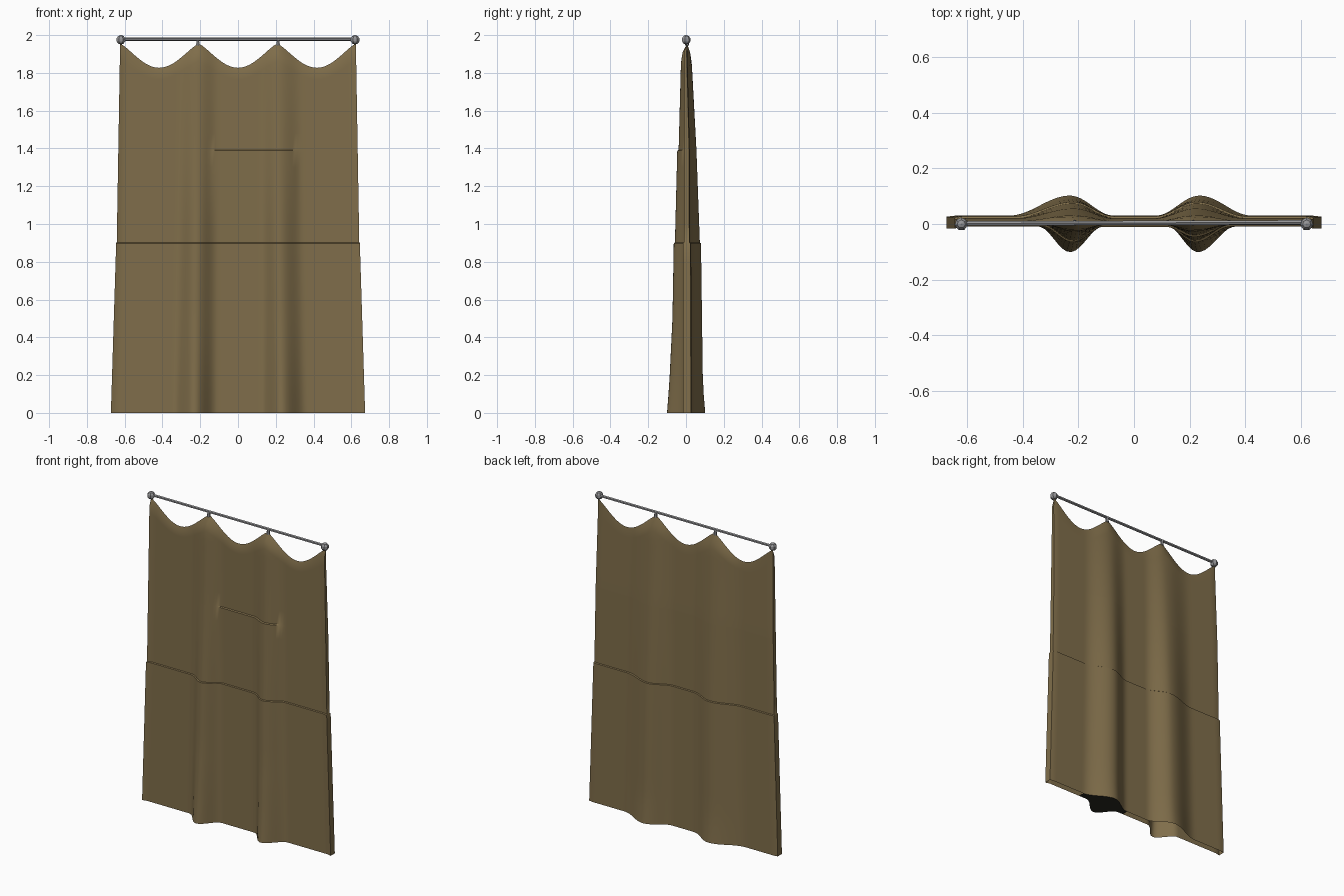
import bpy, bmesh, math
from mathutils import Vector, Matrix

if "Cube" in bpy.data.objects:
    bpy.data.objects.remove(bpy.data.objects["Cube"])


def material(name, rgb):
    m = bpy.data.materials.new(name)
    m.diffuse_color = (*rgb, 1)
    m.use_nodes = True
    m.node_tree.nodes["Principled BSDF"].inputs["Base Color"].default_value = m.diffuse_color
    return m


CLOTH = material("khaki cloth", (0.215, 0.155, 0.069))
METAL = material("grey metal", (0.30, 0.30, 0.31))
DARK = material("dark lining", (0.02, 0.02, 0.015))


def finish(bm, name, mats, angle=None):
    me = bpy.data.meshes.new(name)
    bm.to_mesh(me)
    bm.free()
    ob = bpy.data.objects.new(name, me)
    bpy.context.collection.objects.link(ob)
    for m in mats:
        me.materials.append(m)
    if angle:
        bpy.context.view_layer.objects.active = ob
        ob.select_set(True)
        bpy.ops.object.shade_smooth_by_angle(angle=math.radians(angle))
        ob.select_set(False)
    return ob


def bump(x, c, left, right):
    d = (x - c) / (left if x < c else right)
    return 0.5 + 0.5 * math.cos(math.pi * d) if abs(d) < 1 else 0.0


def lerp(z, pts):
    for (a, p), (b, q) in zip(pts, pts[1:]):
        if z <= b:
            return p + (q - p) * (z - a) / (b - a)
    return pts[-1][1]


# Cloth shape: scalloped top, hanging folds, a hem step at 0.9
def top_z(u):
    t = ((u + 1) * 1.5) % 1.0
    return 1.955 - 0.128 * math.sin(math.pi * t) ** 1.25


def half_width(z):
    return lerp(z, [(0, 0.67), (0.9, 0.642), (1.96, 0.624)])


FRONT_FOLD = [(0, 0.092), (0.15, 0.08), (0.5, 0.063), (0.9, 0.056), (1.4, 0.036),
              (1.85, 0.024), (1.96, 0.008)]
BACK_FOLD = [(0, 0.072), (0.15, 0.06), (0.9, 0.052), (1.4, 0.035), (1.85, 0.022), (1.96, 0.008)]


def sheet_y(u, z, side, lower):
    x = u * 0.645
    if side < 0:
        f = bump(x, -0.22, 0.11, 0.115) + bump(x, 0.22, 0.105, 0.13)
        f *= lerp(z, FRONT_FOLD)
        base = -0.003
        step = 0.006 * lower
        # crease across the front at chest height
        if z < 1.391:
            fade = min(1, max(0, (x + 0.15) / 0.03)) * min(1, max(0, (0.33 - x) / 0.03))
            step += 0.007 * lerp(z, [(0, 0), (0.9, 0), (1.39, 1)]) * fade
        flare = -0.008
    else:
        f = bump(x, -0.22, 0.21, 0.15) + bump(x, 0.225, 0.15, 0.18)
        f *= lerp(z, BACK_FOLD)
        base = lerp(z, [(0, 0.024), (1.4, 0.02), (1.96, 0.006)])
        step = 0.006 * lower
        flare = -0.004
    edge = max(0, (abs(u) - 0.96) / 0.04)
    return base + flare * edge + side * (f + step)


N = 84
us = [-1 + 2 * i / N for i in range(N + 1)]
rows = [(i * 0.1, 1) for i in range(9)] + [(0.898, 1), (0.902, 0)]
rows += [(1 + i * 0.1, 0) for i in range(4)] + [(1.388, 0), (1.393, 0), (1.48, 0), (1.58, 0)]
TOP_STEPS = 8

bm = bmesh.new()
grids = {}
for side in (-1, 1):
    grid = []
    for k in range(len(rows) + TOP_STEPS):
        line = []
        for u in us:
            if k < len(rows):
                z, lower = rows[k]
            else:
                s = (k - len(rows) + 1) / TOP_STEPS
                z, lower = 1.58 + (top_z(u) - 1.58) * s, 0
            last = k == len(rows) + TOP_STEPS - 1
            y = 0.006 if last else sheet_y(u, z, side, lower)
            line.append(bm.verts.new((u * (half_width(z) + 0.003 * lower), y, z)))
        grid.append(line)
    grids[side] = grid
    for a, b in zip(grid, grid[1:]):
        for i in range(N):
            q = (a[i], a[i + 1], b[i + 1], b[i])
            bm.faces.new(q if side < 0 else q[::-1])
# side walls, and the dark lining closing the right-hand fold underneath
F, B = grids[-1], grids[1]
for k in range(len(F) - 1):
    bm.faces.new((F[k][N], B[k][N], B[k + 1][N], F[k + 1][N]))
    bm.faces.new((B[k][0], F[k][0], F[k + 1][0], B[k + 1][0]))
for i in range(N):
    if 0.07 < us[i] * 0.67 < 0.40:
        f = bm.faces.new((B[0][i], B[0][i + 1], F[0][i + 1], F[0][i]))
        f.material_index = 1
bmesh.ops.remove_doubles(bm, verts=bm.verts, dist=0.0001)
finish(bm, "hanging_cloth", [CLOTH, DARK], 40)


# Metal rod, end knobs and hanging pegs
def rod(name, a, b, r1, r2, sides):
    a, b = Vector(a), Vector(b)
    d = b - a
    bm = bmesh.new()
    mat = Matrix.Translation((a + b) / 2) @ d.to_track_quat('Z', 'Y').to_matrix().to_4x4()
    bmesh.ops.create_cone(bm, cap_ends=True, segments=sides, radius1=r1, radius2=r2,
                          depth=d.length, matrix=mat)
    return finish(bm, name, [METAL], 50)


rod("rail", (-0.62, 0.002, 1.978), (0.62, 0.006, 1.978), 0.009, 0.009, 6)
for s, tag in ((-1, "left"), (1, "right")):
    bm = bmesh.new()
    bmesh.ops.create_uvsphere(bm, u_segments=7, v_segments=5, radius=0.025,
                              matrix=Matrix.Translation((s * 0.62, 0, 1.975)))
    finish(bm, tag + "_end_knob", [METAL])
    rod(tag + "_hanging_peg", (s * 0.2125, 0.005, 1.945), (s * 0.2125, 0.005, 1.98), 0.011, 0.007, 6)
